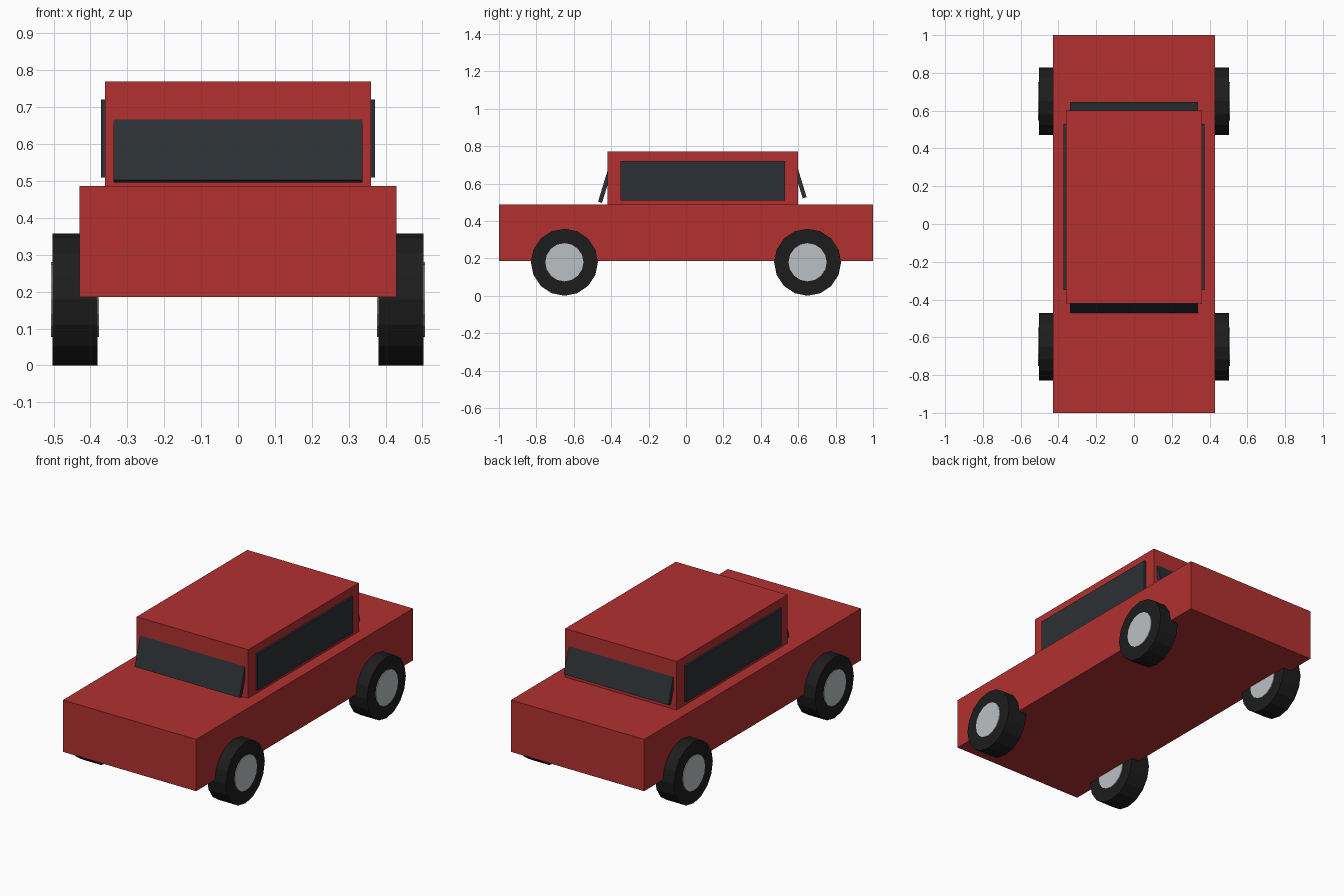
import bpy
from math import radians, sin, cos

if "Cube" in bpy.data.objects:
    bpy.data.objects.remove(bpy.data.objects["Cube"])


def material(name, rgb):
    m = bpy.data.materials.new(name)
    m.diffuse_color = (*rgb, 1)
    m.use_nodes = True
    m.node_tree.nodes["Principled BSDF"].inputs["Base Color"].default_value = m.diffuse_color
    return m


RED = material("red_paint", (0.45, 0.03, 0.03))
GLASS = material("dark_glass", (0.025, 0.03, 0.035))
RUBBER = material("rubber", (0.012, 0.012, 0.012))
METAL = material("metal", (0.5, 0.53, 0.55))


def box(name, centre, size, mat, tilt=0):
    bpy.ops.mesh.primitive_cube_add(size=1, location=centre)
    ob = bpy.context.object
    ob.name = name
    ob.scale = size
    ob.rotation_euler.x = tilt
    ob.data.materials.append(mat)


def disc(name, centre, radius, width, sides, mat):
    bpy.ops.mesh.primitive_cylinder_add(vertices=sides, radius=radius, depth=width,
                                        location=centre, rotation=(0, radians(90), 0))
    ob = bpy.context.object
    ob.name = name
    ob.data.materials.append(mat)


# Body and cabin
box("body", (0, 0, 0.336), (0.86, 2.0, 0.302), RED)
box("cabin", (0, 0.09, 0.628), (0.72, 1.02, 0.284), RED)

# Windscreen and rear window: thin plates leaning into the cabin
LEAN, LENGTH, THICK = radians(17), 0.2, 0.022


def leaning_window(name, side, y, z):
    # (y, z) is the outer bottom corner of the plate
    cy = abs(y) - sin(LEAN) * LENGTH / 2 - cos(LEAN) * THICK / 2
    cz = z + cos(LEAN) * LENGTH / 2 - sin(LEAN) * THICK / 2
    box(name, (0, side * cy, cz), (0.676, THICK, LENGTH), GLASS, side * LEAN)


leaning_window("windscreen", -1, -0.47, 0.503)
leaning_window("rear_window", 1, 0.645, 0.527)

# Side windows and wheels
for sx, side in ((-1, "left"), (1, "right")):
    box(f"{side}_window", (sx * 0.362, 0.09, 0.615), (0.02, 0.88, 0.212), GLASS)
    for sy, end in ((-1, "front"), (1, "rear")):
        centre = (sx * 0.442, sy * 0.65, 0.179)
        disc(f"{end}_{side}_tyre", centre, 0.179, 0.122, 16, RUBBER)
        disc(f"{end}_{side}_hub", centre, 0.102, 0.13, 16, METAL)
